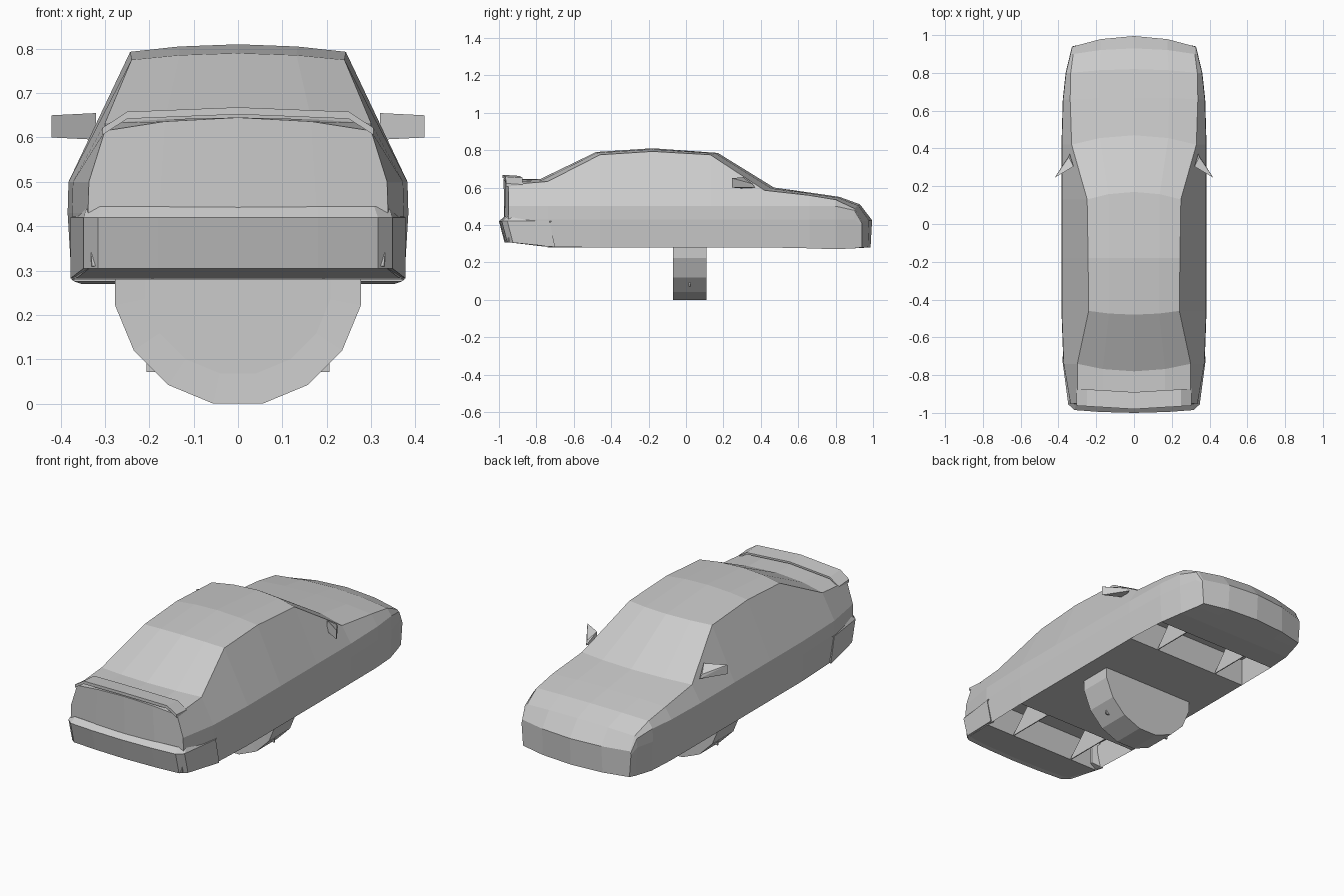
import bpy, bmesh, math
from mathutils import Matrix, Vector

cube = bpy.data.objects.get("Cube")
if cube:
    bpy.data.objects.remove(cube, do_unlink=True)

grey = bpy.data.materials.new("light_grey")
grey.use_nodes = True
grey.diffuse_color = (0.6, 0.6, 0.6, 1)
grey.node_tree.nodes["Principled BSDF"].inputs["Base Color"].default_value = (0.6, 0.6, 0.6, 1)


def finish(bm, name, mirror=False):
    """Optionally mirror across x, then turn the mesh into an object."""
    if mirror:
        bmesh.ops.mirror(bm, geom=bm.verts[:] + bm.edges[:] + bm.faces[:],
                         axis='X', merge_dist=0.0005)
    bmesh.ops.recalc_face_normals(bm, faces=bm.faces[:])
    mesh = bpy.data.meshes.new(name)
    bm.to_mesh(mesh)
    bm.free()
    mesh.materials.append(grey)
    obj = bpy.data.objects.new(name, mesh)
    bpy.context.collection.objects.link(obj)
    return obj


def loft(bm, rings, closed=True):
    """Join rows of points with quads."""
    rows = [[bm.verts.new(p) for p in ring] for ring in rings]
    n = len(rows[0])
    for a, b in zip(rows, rows[1:]):
        for k in range(n if closed else n - 1):
            j = (k + 1) % n
            bm.faces.new((a[k], a[j], b[j], b[k]))
    return rows


# Body stations: centre y, centre z, crease y, crease x, crease z, half width, floor z
stations = [
    (-.975, .645, -.95, .30, .615, .338, .31),
    (-.78, .645, -.74, .30, .632, .374, .282),
    (-.48, .79, -.46, .24, .775, .384, .28),
    (-.18, .81, -.18, .243, .793, .384, .28),
    (.17, .785, .13, .248, .775, .384, .28),
    (.47, .60, .42, .33, .585, .384, .28),
    (.67, .572, .66, .338, .558, .377, .275),
    (.82, .55, .80, .335, .535, .362, .27),
    (.93, .51, .90, .322, .488, .338, .275),
    (.995, .425, .94, .322, .42, .328, .28),
]
wells = (1, 5)  # floor segments with wheel wells


def half_section(yc, zc, ye, xe, ze, w, zf):
    bow = (yc - ye) if abs(ye) > .9 else 0
    return [(0, yc, zc),
            (xe * .55, yc + (ye - yc) * .3, zc + (ze - zc) * .3),
            (xe, ye, ze),
            (w - .002, ye, min(.5, ze - .01)),
            (w, ye, min(.43, ze - .02)),
            (w - .009, ye, zf),
            (w * .55, ye + bow * .6, zf),
            (0, ye + bow * .85, zf)]


# Body shell with recessed wheel wells
bm = bmesh.new()
rows = [[bm.verts.new(p) for p in half_section(*s)] for s in stations]
for i, (a, b) in enumerate(zip(rows, rows[1:])):
    for k in range(5 if i in wells else 7):
        bm.faces.new((a[k], a[k + 1], b[k + 1], b[k]))
    if i in wells:
        up = Vector((0, 0, .15))
        lo_a, lo_b = a[5:], b[5:]
        hi_a = [bm.verts.new(v.co + up) for v in lo_a]
        hi_b = [bm.verts.new(v.co + up) for v in lo_b]
        bm.faces.new((lo_a[0], lo_b[0], hi_b[0], hi_a[0]))
        for k in range(2):
            for p, q in ((lo_a, hi_a), (hi_a, hi_b), (hi_b, lo_b)):
                bm.faces.new((p[k], p[k + 1], q[k + 1], q[k]))
for r in (rows[0], rows[-1]):
    bm.faces.new((r[0], r[1], r[6], r[7]))
    bm.faces.new(r[1:7])
finish(bm, "car_body", True)

# Triangular partitions inside the wells
for name, i in zip(("rear", "front"), wells):
    y0, y1 = stations[i][2], stations[i + 1][2]
    bm = bmesh.new()
    tri = ((y0, .28), (y1, .28), ((y0 + y1) / 2, .43))
    r = loft(bm, [[(x, y, z) for y, z in tri] for x in (.19, .195)])
    bm.faces.new(r[0])
    bm.faces.new(r[1])
    finish(bm, name + "_well_partitions", True)

# Rear bumper, wrapping round the corners
plan = [(0, -1), (.18, -.995), (.315, -.985), (.348, -.955), (.378, -.73)]
inner = [(0, -.9), (.18, -.9), (.27, -.9), (.29, -.88), (.33, -.73)]
bm = bmesh.new()
levels = [[(x, max(y + .03, y if y > -.8 else -1), .305 if y < -.8 else .282) for x, y in plan],
          [(x, y, .42) for x, y in plan],
          [(x - .008 * (x > .2), y + .03, .445 if y < -.8 else .425) for x, y in plan],
          [(x, y, .43) for x, y in inner],
          [(x, y, .31) for x, y in inner]]
levels.append(levels[0])
r = loft(bm, levels, closed=False)
bm.faces.new([row[-1] for row in r[:5]])
bmesh.ops.remove_doubles(bm, verts=bm.verts[:], dist=.0005)
finish(bm, "rear_bumper", True)

# Boot spoiler: thin drooping blade
blade = [(0, .668), (.25, .658), (.305, .622)]
bm = bmesh.new()
rings = []
for y, dz in ((-.98, 0), (-.89, -.006)):
    rings.append([(x, y + x * .06, z + dz) for x, z in blade]
                 + [(x, y + x * .06, z - .016) for x, z in reversed(blade)])
r = loft(bm, rings, closed=False)
for row in r:
    bm.faces.new(row)
finish(bm, "boot_spoiler", True)

# Door mirrors
shape = [(.42, .245, .6), (.42, .245, .65), (.32, .305, .655),
         (.32, .305, .595), (.34, .37, .6), (.345, .355, .62)]
for side, s in (("left", 1), ("right", -1)):
    bm = bmesh.new()
    for x, y, z in shape:
        bm.verts.new((x * s, y, z))
    bmesh.ops.convex_hull(bm, input=bm.verts[:])
    finish(bm, side + "_door_mirror")

# Single central wheel, its axle along the car
bm = bmesh.new()
bmesh.ops.create_cone(bm, cap_ends=True, segments=16, radius1=.2825, radius2=.2825, depth=.18)
bm.transform(Matrix.Translation((0, .02, .277)) @ Matrix.Rotation(math.pi / 2, 4, 'X')
             @ Matrix.Rotation(math.pi / 16, 4, 'Z'))
bm.normal_update()
cap = [f for f in bm.faces if f.normal.y < -.9]
bmesh.ops.inset_region(bm, faces=cap, thickness=.07, depth=-.004)
finish(bm, "central_wheel")

# Square hub plate poking just past the tread
bm = bmesh.new()
bmesh.ops.create_cube(bm, size=1)
bm.transform(Matrix.Translation((0, .02, .277)) @ Matrix.Diagonal((.412, .008, .412, 1)))
finish(bm, "hub_plate")
